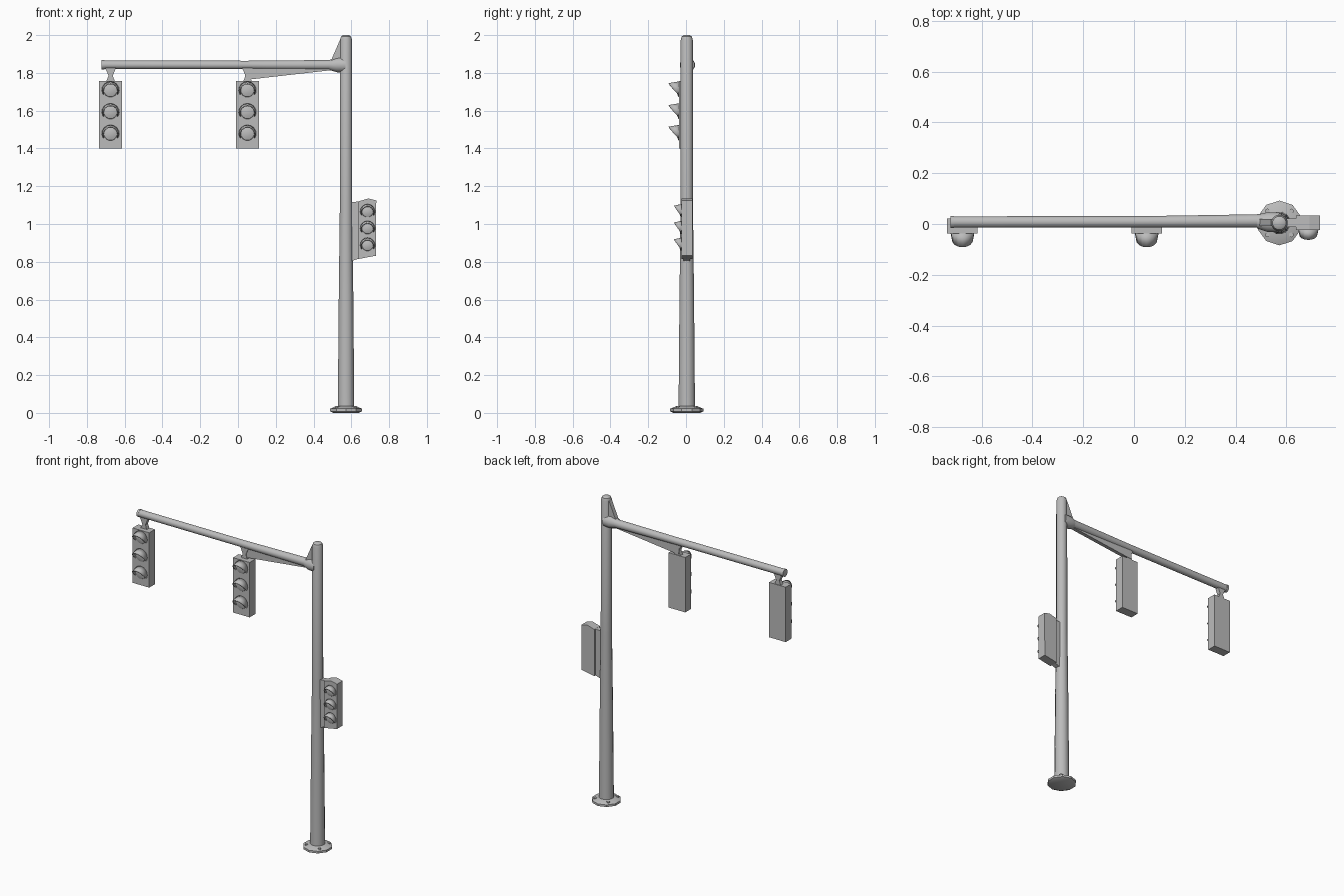
import bpy, bmesh, math
from mathutils import Vector

cube = bpy.data.objects.get("Cube")
if cube:
    bpy.data.objects.remove(cube, do_unlink=True)

grey = bpy.data.materials.new("galvanised grey")
grey.use_nodes = True
COLOUR = (0.5, 0.5, 0.5, 1)
grey.diffuse_color = COLOUR
grey.node_tree.nodes["Principled BSDF"].inputs["Base Color"].default_value = COLOUR


def finish(name, bm, angle=35):
    bmesh.ops.recalc_face_normals(bm, faces=bm.faces)
    mesh = bpy.data.meshes.new(name)
    bm.to_mesh(mesh)
    bm.free()
    mesh.materials.append(grey)
    ob = bpy.data.objects.new(name, mesh)
    bpy.context.collection.objects.link(ob)
    bpy.ops.object.select_all(action='DESELECT')
    bpy.context.view_layer.objects.active = ob
    ob.select_set(True)
    bpy.ops.object.shade_smooth_by_angle(angle=math.radians(angle))
    return ob


def tube(name, stations, sides=12):
    """Round bar through (x, y, z, radius) stations lying on a straight line."""
    bm = bmesh.new()
    points = [Vector(s[:3]) for s in stations]
    turn = (points[-1] - points[0]).to_track_quat('Z', 'Y')
    rings = []
    for p, s in zip(points, stations):
        ring = []
        for i in range(sides):
            a = math.tau * (i + 0.5) / sides
            ring.append(bm.verts.new(p + turn @ Vector((math.cos(a), math.sin(a), 0)) * s[3]))
        rings.append(ring)
    for low, high in zip(rings, rings[1:]):
        for i in range(sides):
            j = (i + 1) % sides
            bm.faces.new((low[i], low[j], high[j], high[i]))
    bm.faces.new(rings[0])
    bm.faces.new(rings[-1])
    return finish(name, bm)


def plate(name, outline, y0, y1):
    """Front outline of (x, z) points given depth from y0 to y1."""
    bm = bmesh.new()
    face = bm.faces.new([bm.verts.new((x, y0, z)) for x, z in outline])
    out = bmesh.ops.extrude_face_region(bm, geom=[face])
    moved = [v for v in out["geom"] if isinstance(v, bmesh.types.BMVert)]
    bmesh.ops.translate(bm, verts=moved, vec=(0, y1 - y0, 0))
    return finish(name, bm, 20)


def visor(name, x, y, z, r, reach):
    """Hood that is longest at the crown and fades out toward its sides."""
    bm = bmesh.new()
    back, front = [], []
    steps = 10
    for i in range(steps + 1):
        a = math.radians(-25 + 230 * i / steps)
        crown = max(0, math.sin(a) + 0.42) / 1.42
        px, pz = math.cos(a), math.sin(a)
        back.append(bm.verts.new((x + r * px, y, z + r * pz)))
        front.append(bm.verts.new((x + 0.9 * r * px, y - 0.004 - reach * crown ** 0.8,
                                   z + 0.9 * r * pz - 0.005)))
    for i in range(steps):
        bm.faces.new((back[i], back[i + 1], front[i + 1], front[i]))
    ob = finish(name, bm, 60)
    thick = ob.modifiers.new("thickness", 'SOLIDIFY')
    thick.thickness = 0.006
    thick.offset = 0


def lamps(name, x, y, heights, r, reach):
    for label, z in zip(("top", "middle", "bottom"), heights):
        visor(f"{name}_{label}_visor", x, y, z, r, reach)
        tube(f"{name}_{label}_lens", [(x, y + 0.005, z, r * 0.9), (x, y - 0.006, z, r * 0.8),
                                      (x, y - 0.012, z, r * 0.4)])


# Mast with its foot and rounded cap
PX, PY = 0.572, 0.004
tube("base_flange", [(PX, PY, 0, 0.07), (PX, PY, 0.008, 0.088), (PX, PY, 0.022, 0.088),
                     (PX, PY, 0.036, 0.055)], 10)
tube("mast", [(PX, PY, 0.02, 0.045), (PX, PY, 0.6, 0.04), (PX, PY, 1.1, 0.034),
              (PX, PY, 1.975, 0.033), (PX, PY, 1.993, 0.027), (PX, PY, 2.0, 0.016)])
for i in range(4):
    a = math.tau * (i + 0.5) / 4
    bx, by = PX + 0.066 * math.cos(a), PY + 0.066 * math.sin(a)
    tube(f"anchor_bolt_{i + 1}", [(bx, by, 0.015, 0.01), (bx, by, 0.036, 0.01)], 6)

# Horizontal arm, its collar and braces
tube("arm", [(-0.715, 0.008, 1.843, 0.023), (0.05, 0.009, 1.842, 0.023),
             (0.48, 0.012, 1.842, 0.027), (0.56, 0.012, 1.843, 0.033)])
tube("arm_collar", [(0.485, 0.01, 1.842, 0.028), (0.525, 0.008, 1.842, 0.04),
                    (0.57, 0.006, 1.842, 0.04)])
tube("arm_end_cap", [(-0.722, 0.008, 1.843, 0.025), (-0.708, 0.008, 1.843, 0.025)])
plate("upper_gusset", [(0.49, 1.86), (0.57, 1.86), (0.57, 1.99), (0.54, 1.975)], -0.008, 0.02)
plate("lower_brace", [(0.04, 1.765), (0.06, 1.765), (0.5, 1.815), (0.5, 1.845), (0.03, 1.84)],
      -0.004, 0.02)

# Two hanging signal heads
for name, x in (("outer_signal", -0.675), ("inner_signal", 0.05)):
    w = 0.06
    plate(f"{name}_housing", [(x - w, 1.4), (x + w, 1.4), (x + w, 1.758), (x - w, 1.758)],
          -0.037, 0.022)
    plate(f"{name}_hanger", [(x - 0.025, 1.75), (x + 0.025, 1.75), (x + 0.012, 1.785),
                             (x + 0.03, 1.83), (x - 0.03, 1.83), (x - 0.01, 1.785)],
          -0.008, 0.018)
    lamps(name, x, -0.035, (1.708, 1.592, 1.478), 0.044, 0.052)

# Signal head on the side of the mast with its bracket
plate("side_signal_housing", [(0.638, 0.815), (0.73, 0.832), (0.732, 1.125), (0.69, 1.135),
                              (0.638, 1.12)], -0.024, 0.034)
plate("side_signal_bracket", [(0.59, 0.8), (0.65, 0.82), (0.65, 1.12), (0.59, 1.115)],
      -0.012, 0.022)
lamps("side_signal", 0.686, -0.022, (1.066, 0.977, 0.888), 0.037, 0.036)
